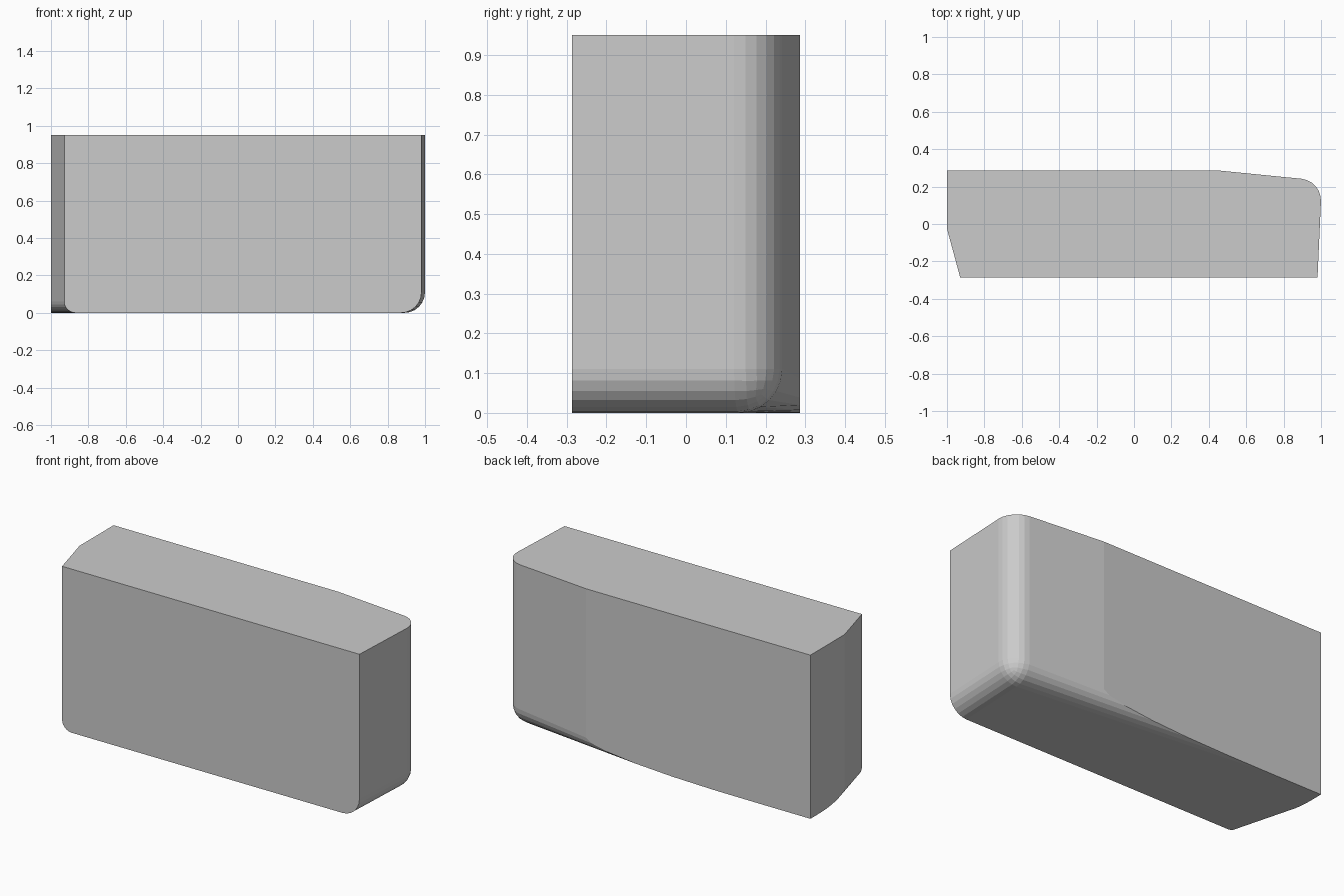
import bpy, bmesh

if "Cube" in bpy.data.objects:
    bpy.data.objects.remove(bpy.data.objects["Cube"])

HALF_DEPTH, HEIGHT = 0.287, 0.95

# Oversized plan outline: chamfer line (left), slanted back, right side
outline = [(-0.844, -0.6), (0.967, -0.6), (1.0045, 0.231), (-1.127, 0.443)]

bm = bmesh.new()
base = bm.faces.new([bm.verts.new((x, y, 0)) for x, y in outline])
top = bmesh.ops.extrude_face_region(bm, geom=[base])
bmesh.ops.translate(bm, vec=(0, 0, 1.2),
                    verts=[g for g in top["geom"] if isinstance(g, bmesh.types.BMVert)])
bmesh.ops.recalc_face_normals(bm, faces=bm.faces)


def round_edges(test, radius, segments):
    edges = [e for e in bm.edges if test(*[v.co for v in e.verts])]
    bmesh.ops.bevel(bm, geom=edges, offset=radius, segments=segments,
                    profile=0.5, affect='EDGES', clamp_overlap=False)


# Small rounding under the left chamfer
round_edges(lambda a, b: max(a.z, b.z) < 0.01 and max(a.x, b.x) < -0.8, 0.06, 6)


# Large rounding of the back right corner and the bottom edges meeting there
def at_corner(a, b):
    return any(abs(p.x - 1.0045) < 0.01 and abs(p.y - 0.231) < 0.01 and p.z < 0.01
               for p in (a, b))


round_edges(at_corner, 0.11, 6)

# Trim flat at the front, back, left and top
for co, no in (((0, -HALF_DEPTH, 0), (0, -1, 0)), ((0, HALF_DEPTH, 0), (0, 1, 0)),
               ((-1, 0, 0), (-1, 0, 0)), ((0, 0, HEIGHT), (0, 0, 1))):
    bmesh.ops.bisect_plane(bm, geom=bm.verts[:] + bm.edges[:] + bm.faces[:],
                           dist=1e-5, plane_co=co, plane_no=no, clear_outer=True)
    rim = [e for e in bm.edges if e.is_boundary]
    bmesh.ops.holes_fill(bm, edges=rim, sides=0)
bmesh.ops.recalc_face_normals(bm, faces=bm.faces)

mesh = bpy.data.meshes.new("rounded_block")
bm.to_mesh(mesh)
bm.free()
block = bpy.data.objects.new("rounded_block", mesh)
bpy.context.collection.objects.link(block)
